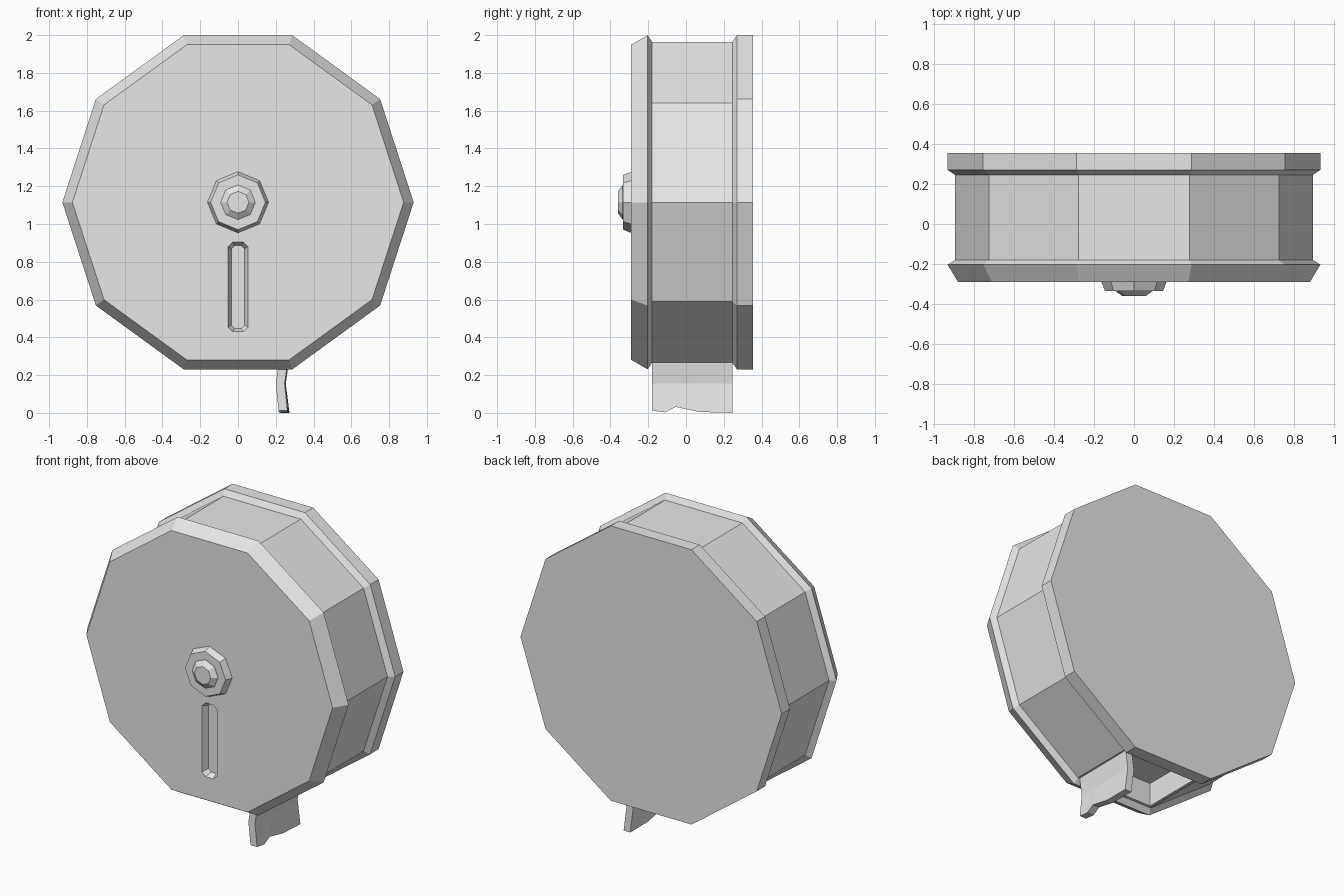
import bpy, bmesh
from math import cos, sin, tau

if "Cube" in bpy.data.objects:
    bpy.data.objects.remove(bpy.data.objects["Cube"])

grey = bpy.data.materials.new("light_grey")
grey.use_nodes = True
grey.diffuse_color = (0.8, 0.8, 0.8, 1)
grey.node_tree.nodes["Principled BSDF"].inputs["Base Color"].default_value = (0.8, 0.8, 0.8, 1)

CZ = 1.115


def finish(bm, name):
    bmesh.ops.recalc_face_normals(bm, faces=bm.faces)
    mesh = bpy.data.meshes.new(name)
    bm.to_mesh(mesh)
    bm.free()
    mesh.materials.append(grey)
    obj = bpy.data.objects.new(name, mesh)
    bpy.context.collection.objects.link(obj)
    return obj


def loft(rings):
    """Bridge equal-sized point rings and cap both ends."""
    bm = bmesh.new()
    loops = [[bm.verts.new(p) for p in ring] for ring in rings]
    n = len(loops[0])
    for a, b in zip(loops, loops[1:]):
        for i in range(n):
            j = (i + 1) % n
            bm.faces.new((a[i], a[j], b[j], b[i]))
    bm.faces.new(loops[0])
    bm.faces.new(loops[-1])
    bmesh.ops.recalc_face_normals(bm, faces=bm.faces)
    return bm


def polygon(radius, y, sides):
    return [(radius * cos(tau * i / sides), y, CZ + radius * sin(tau * i / sides))
            for i in range(sides)]


# Ten-sided drum with a front cover lip and a back plate
profile = [(0.877, -0.29), (0.93, -0.203), (0.893, -0.18),
           (0.893, 0.245), (0.93, 0.27), (0.93, 0.355)]
bm = loft([polygon(r, y, 10) for r, y in profile])

# Paper opening in the bottom of the drum
bottom = [f for f in bm.faces if f.normal.z < -0.99 and abs(f.calc_center_median().y) < 0.1]
bmesh.ops.inset_individual(bm, faces=bottom, thickness=0.025)
opening = bmesh.ops.extrude_discrete_faces(bm, faces=bottom)["faces"]
bmesh.ops.translate(bm, vec=(0, 0, 0.15), verts=opening[0].verts)
drum = finish(bm, "drum")


# Viewing slot sunk into the front cover
def slot_ring(half_w, half_h, cut, y):
    corner = [(half_w, half_h - cut), (half_w - cut, half_h)]
    half = corner + [(-x, z) for x, z in reversed(corner)]
    return [(x, y, 0.667 + z) for x, z in half + [(-x, -z) for x, z in half]]


cutter = finish(loft([slot_ring(0.061, 0.246, 0.027, -0.31),
                      slot_ring(0.035, 0.22, 0.018, -0.25)]), "slot_cutter")
cutter.hide_render = True
cut = drum.modifiers.new("slot", "BOOLEAN")
cut.operation = "DIFFERENCE"
cut.solver = "EXACT"
cut.object = cutter
bpy.context.view_layer.objects.active = drum
bpy.ops.object.modifier_apply(modifier=cut.name)
bpy.data.objects.remove(cutter)

# Lock boss and its button
finish(loft([polygon(0.162, -0.285, 8), polygon(0.162, -0.29, 8),
             polygon(0.145, -0.333, 8)]), "lock_ring")
finish(loft([polygon(0.092, -0.33, 8), polygon(0.092, -0.335, 8),
             polygon(0.058, -0.36, 8)]), "lock_button")

# Hanging paper with a torn lower edge: (y, bend shift, bottom height)
sections = [(-0.18, 0.0, 0.012), (-0.11, 0.003, 0.003), (-0.055, 0.006, 0.032),
            (0.07, 0.01, 0.005), (0.245, 0.018, 0.0)]


def paper_ring(y, shift, low):
    path = [(0.215, 0.4), (0.215, 0.26), (0.2, 0.155), (0.215 + shift / 4, low)]
    left = [(x + shift / 3, y, z) for x, z in path]
    right = [(x + 0.047 + shift / 3, y, z) for x, z in reversed(path)]
    return left + right


finish(loft([paper_ring(*s) for s in sections]), "paper_strip")
